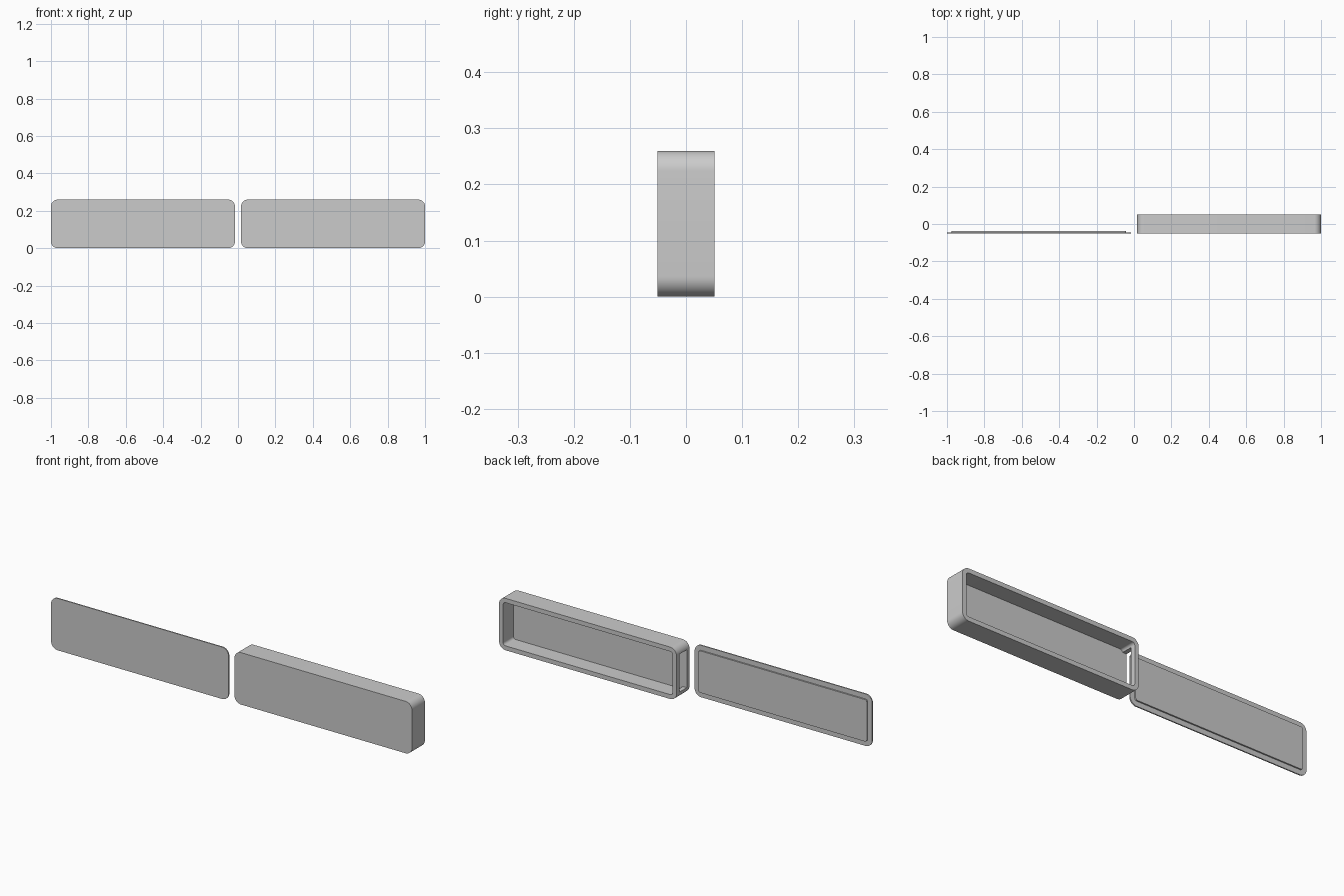
import bpy, bmesh, math

cube = bpy.data.objects.get("Cube")
if cube:
    bpy.data.objects.remove(cube, do_unlink=True)

# Overall sizes
GAP = 0.0165          # half the space between case and lid
HEIGHT = 0.26
BACK = 0.051          # half depth
RADIUS = 0.036
WALL = 0.022
LID_STEP = 0.025
FLANGE = 0.006
LID_TOTAL = 0.013

grey = bpy.data.materials.new("plain_grey")
grey.use_nodes = True
colour = (0.6, 0.6, 0.6, 1)
grey.diffuse_color = colour
grey.node_tree.nodes["Principled BSDF"].inputs["Base Color"].default_value = colour


def rounded_outline(x0, x1, z0, z1, r, steps=10):
    """Points of a rounded rectangle in the xz plane."""
    corners = [(x1 - r, z1 - r), (x0 + r, z1 - r), (x0 + r, z0 + r), (x1 - r, z0 + r)]
    points = []
    for i, (cx, cz) in enumerate(corners):
        for k in range(steps + 1):
            a = math.pi / 2 * (i + k / steps)
            points.append((cx + r * math.cos(a), cz + r * math.sin(a)))
    return points


def loft(name, sections):
    """Join matching outlines, given as (outline, y), into a closed solid."""
    bm = bmesh.new()
    rings = [[bm.verts.new((x, y, z)) for x, z in outline] for outline, y in sections]
    for a, b in zip(rings, rings[1:]):
        for i in range(len(a)):
            j = (i + 1) % len(a)
            bm.faces.new((a[i], a[j], b[j], b[i]))
    bm.faces.new(rings[0])
    bm.faces.new(rings[-1])
    bmesh.ops.recalc_face_normals(bm, faces=bm.faces)
    mesh = bpy.data.meshes.new(name)
    bm.to_mesh(mesh)
    bm.free()
    obj = bpy.data.objects.new(name, mesh)
    bpy.context.collection.objects.link(obj)
    mesh.materials.append(grey)
    return obj


def make_active(obj):
    bpy.ops.object.select_all(action='DESELECT')
    obj.select_set(True)
    bpy.context.view_layer.objects.active = obj


# Hollow case, open at the back
outer = rounded_outline(GAP, 1, 0, HEIGHT, RADIUS)
inner = rounded_outline(GAP + WALL, 1 - WALL, WALL, HEIGHT - WALL, RADIUS - WALL)
case = loft("case", [(outer, -BACK), (outer, BACK), (inner, BACK), (inner, -BACK + 0.02)])

# Slot through the inner end wall
bpy.ops.mesh.primitive_cube_add(size=1, location=(GAP + WALL / 2, -0.002, HEIGHT / 2))
cutter = bpy.context.object
cutter.name = "slot_cutter"
cutter.scale = (WALL * 1.6, 0.056, 0.19)
cutter.hide_render = True
slot = case.modifiers.new("end_slot", 'BOOLEAN')
slot.operation = 'DIFFERENCE'
slot.solver = 'EXACT'
slot.object = cutter
make_active(case)
bpy.ops.object.modifier_apply(modifier=slot.name)
bpy.data.objects.remove(cutter, do_unlink=True)

# Flat lid with a raised locating step on its back
edge = rounded_outline(-1, -GAP, 0, HEIGHT, RADIUS)
step = rounded_outline(-1 + LID_STEP, -GAP - LID_STEP, LID_STEP, HEIGHT - LID_STEP,
                       RADIUS - LID_STEP)
lid = loft("lid", [(edge, -BACK), (edge, -BACK + FLANGE),
                   (step, -BACK + FLANGE), (step, -BACK + LID_TOTAL)])

for part in (case, lid):
    make_active(part)
    bpy.ops.object.shade_smooth_by_angle(angle=math.radians(30))
